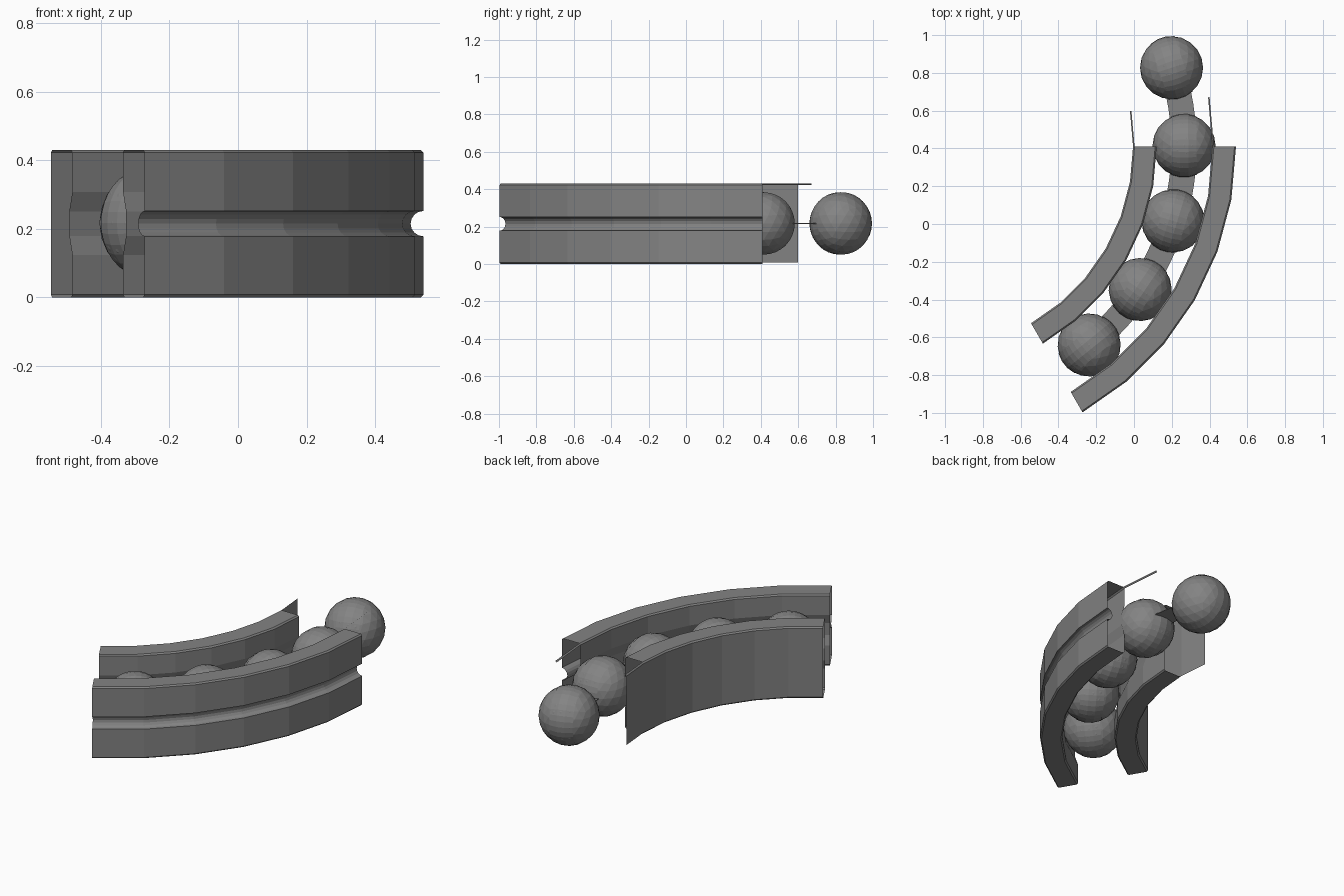
import bpy, bmesh, math
from mathutils import Matrix, Vector

if "Cube" in bpy.data.objects:
    bpy.data.objects.remove(bpy.data.objects["Cube"])

CX, CY = -1.085, 0.41      # centre of the bearing arc
H = 0.43                   # ring height
MID = H / 2
CH = 0.008                 # edge chamfer
ORBIT, BALL = 1.35, 0.167
BALL_ANGLES = [18.0, 0.2, -16.95, -34.1, -51.1]

steel = bpy.data.materials.new("steel_grey")
steel.diffuse_color = (0.23, 0.23, 0.23, 1)
steel.use_nodes = True
steel.node_tree.nodes["Principled BSDF"].inputs["Base Color"].default_value = steel.diffuse_color


def finish(name, bm, fix=True):
    if fix:
        bmesh.ops.recalc_face_normals(bm, faces=bm.faces)
    me = bpy.data.meshes.new(name)
    bm.to_mesh(me)
    bm.free()
    me.materials.append(steel)
    ob = bpy.data.objects.new(name, me)
    bpy.context.collection.objects.link(ob)
    return ob


def polar(r, deg, z):
    a = math.radians(deg)
    return Vector((CX + r * math.cos(a), CY + r * math.sin(a), z))


def sweep(name, profile, angles, closed, flip=False):
    """Sweep an (r, z) profile round the bearing centre, ends left open."""
    bm = bmesh.new()
    rows = [[bm.verts.new(polar(r, a, z)) for r, z in profile] for a in angles]
    n = len(profile)
    for p, q in zip(rows, rows[1:]):
        for i in range(n if closed else n - 1):
            j = (i + 1) % n
            f = [p[i], p[j], q[j], q[i]]
            bm.faces.new(f[::-1] if flip else f)
    # profiles run anticlockwise in (r, z) and angles fall, so normals face out
    return finish(name, bm, fix=False)


def race(sign, r):
    """Ball track points, from bottom to top, cut into the wall at radius r."""
    return [(r, MID - 0.092), (r + sign * 0.018, MID - 0.036),
            (r + sign * 0.018, MID + 0.036), (r, MID + 0.092)]


ARC = [-10 * i for i in range(7)]

# Inner ring segment with ball track on its outer wall
r0, r1 = 1.08, 1.205
inner = [(r0, CH), (r0 + CH, 0), (r1 - CH, 0), (r1, CH)] + race(-1, r1) + \
        [(r1, H - CH), (r1 - CH, H), (r0 + CH, H), (r0, H - CH)]
sweep("inner_ring", inner, ARC, True, flip=True)

# Outer ring segment with ball track inside and a round snap groove outside
r2, r3 = 1.50, 1.625
G = 0.037
groove = [(r3 - G * math.cos(t), MID + G * math.sin(t))
          for t in [math.radians(-90 + 22.5 * i) for i in range(9)]]
outer = [(r2, CH), (r2 + CH, 0), (r3 - CH, 0), (r3, CH)] + groove + \
        [(r3, H - CH), (r3 - CH, H), (r2 + CH, H), (r2, H - CH)] + race(1, r2)[::-1]
sweep("outer_ring", outer, ARC, True, flip=True)

# Thin skins that run on past the ring ends
sweep("inner_skin", [(r0 + CH, H), (r0, H - CH), (r0, CH)], [10, 0], False, flip=True)
sweep("outer_edge_skin", [(r2 + CH, H), (r2, H - CH)], [10, 0], False, flip=True)

# Balls, each wrapped by a curved cage band
W = 0.067
for k, a in enumerate(BALL_ANGLES):
    place = Matrix.Translation(polar(ORBIT, a, MID + 0.002)) @ \
        Matrix.Rotation(math.radians(a), 4, 'Z')
    bm = bmesh.new()
    bmesh.ops.create_icosphere(bm, subdivisions=3, radius=BALL, matrix=place)
    finish(f"ball_{k + 1}", bm)

    bm = bmesh.new()
    R, N = BALL + 0.001, 32
    rows = []
    for u in (-W, -W / 3, W / 3, W):
        s = math.sqrt(R * R - u * u)
        rows.append([bm.verts.new(place @ Vector((u, s * math.cos(2 * math.pi * i / N),
                                                  s * math.sin(2 * math.pi * i / N))))
                     for i in range(N)])
    for p, q in zip(rows, rows[1:]):
        for i in range(N):
            j = (i + 1) % N
            # wound so the band faces away from the ball
            bm.faces.new((p[i], q[i], q[j], p[j])[::-1])
    bm.normal_update()
    f = bm.faces[:][N]
    if f.normal.dot(f.calc_center_median() - place.translation) < 0:
        bmesh.ops.reverse_faces(bm, faces=bm.faces)
    finish(f"cage_band_{k + 1}", bm, fix=False)

# Flat cage links between neighbouring balls
T = 0.002
link = [(ORBIT - W, MID), (ORBIT + W, MID), (ORBIT + W, MID + 2 * T), (ORBIT - W, MID + 2 * T)]
for k, (a, b) in enumerate(zip(BALL_ANGLES, BALL_ANGLES[1:])):
    d = 6.0                # link ends tuck just inside each ball
    sweep(f"cage_link_{k + 1}", link, [a - d, (a + b) / 2, b + d], True, flip=True)
